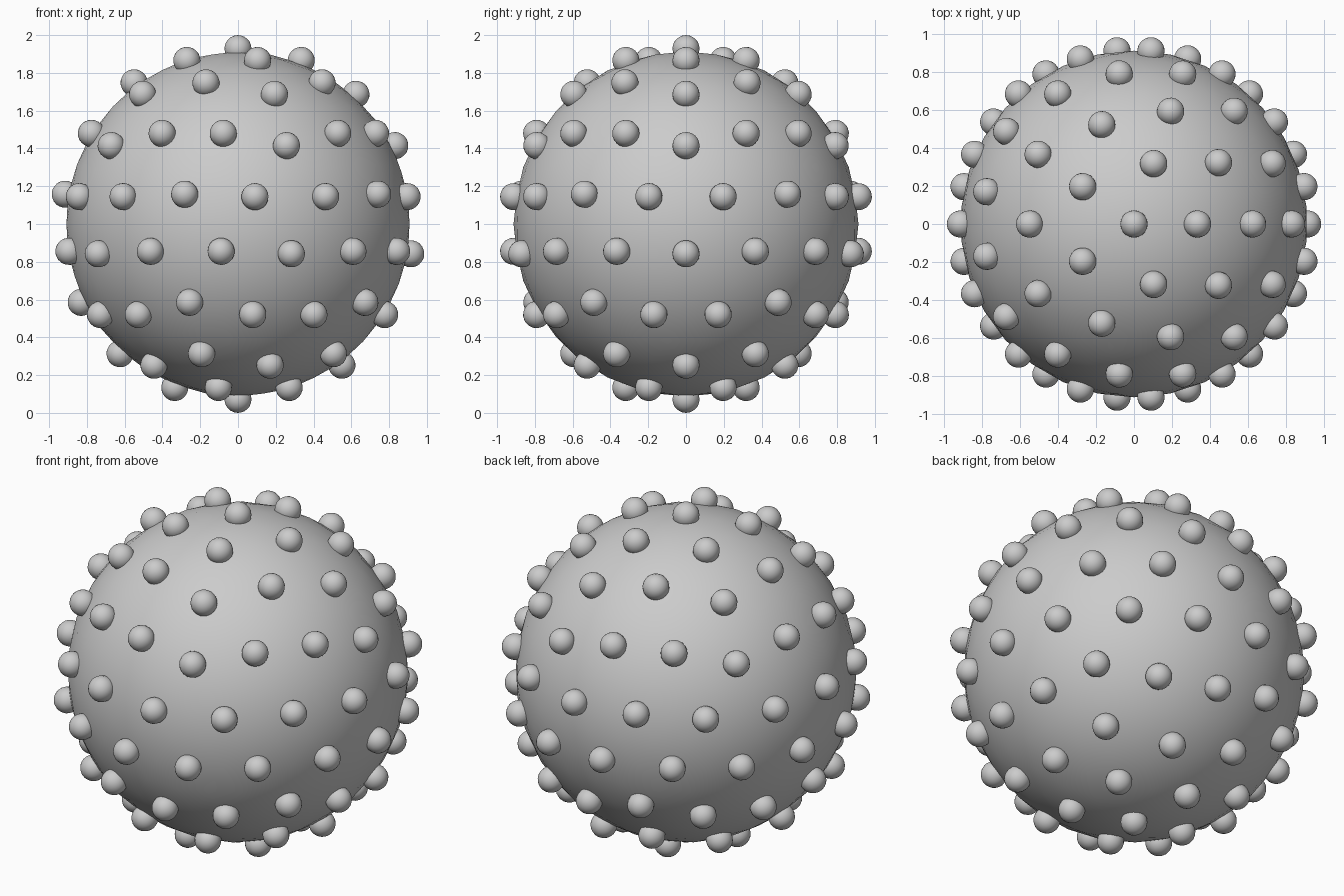
import bpy, bmesh
from mathutils import Matrix, Vector

BODY_RADIUS = 0.913
STUD_REACH = 0.928
STUD_RADIUS = 0.072
CENTRE = Vector((0, 0, 1))

cube = bpy.data.objects.get("Cube")
if cube:
    bpy.data.objects.remove(cube)

grey = bpy.data.materials.new("light grey")
grey.use_nodes = True
colour = (0.6, 0.6, 0.6, 1)
grey.diffuse_color = colour
grey.node_tree.nodes["Principled BSDF"].inputs["Base Color"].default_value = colour


def geodesic_points(steps):
    """Unit directions of an icosahedron whose faces are divided in even arcs."""
    bm = bmesh.new()
    bmesh.ops.create_icosphere(bm, subdivisions=1, radius=1)
    points = {}
    for face in bm.faces:
        corners = [v.co.normalized() for v in face.verts]
        # The apex is the corner that is not level with the other two
        mean = sum(c.z for c in corners) / 3
        corners.sort(key=lambda c: -abs(c.z - mean))
        apex, left, right = corners
        for row in range(steps + 1):
            a = apex.slerp(left, row / steps)
            b = apex.slerp(right, row / steps)
            for col in range(row + 1):
                p = a.slerp(b, col / row) if row else apex
                points[tuple(round(c, 3) + 0.0 for c in p)] = p.normalized()
    bm.free()
    # Merge any rounding duplicates
    unique = []
    for p in points.values():
        if all((p - q).length > 0.01 for q in unique):
            unique.append(p)
    return unique


def finish(name, bm):
    for f in bm.faces:
        f.smooth = True
    mesh = bpy.data.meshes.new(name)
    bm.to_mesh(mesh)
    bm.free()
    mesh.materials.append(grey)
    obj = bpy.data.objects.new(name, mesh)
    obj.location = CENTRE
    bpy.context.collection.objects.link(obj)


# Body: geodesic ball
bm = bmesh.new()
for p in geodesic_points(6):
    bm.verts.new(p * BODY_RADIUS)
bmesh.ops.convex_hull(bm, input=bm.verts)
bmesh.ops.recalc_face_normals(bm, faces=bm.faces)
finish("body", bm)

# Studs: small balls half sunk into the body
bm = bmesh.new()
for p in geodesic_points(3):
    turn = p.to_track_quat("Z", "Y").to_matrix().to_4x4()
    bmesh.ops.create_icosphere(bm, subdivisions=3, radius=STUD_RADIUS,
                               matrix=Matrix.Translation(p * STUD_REACH) @ turn)
finish("studs", bm)
